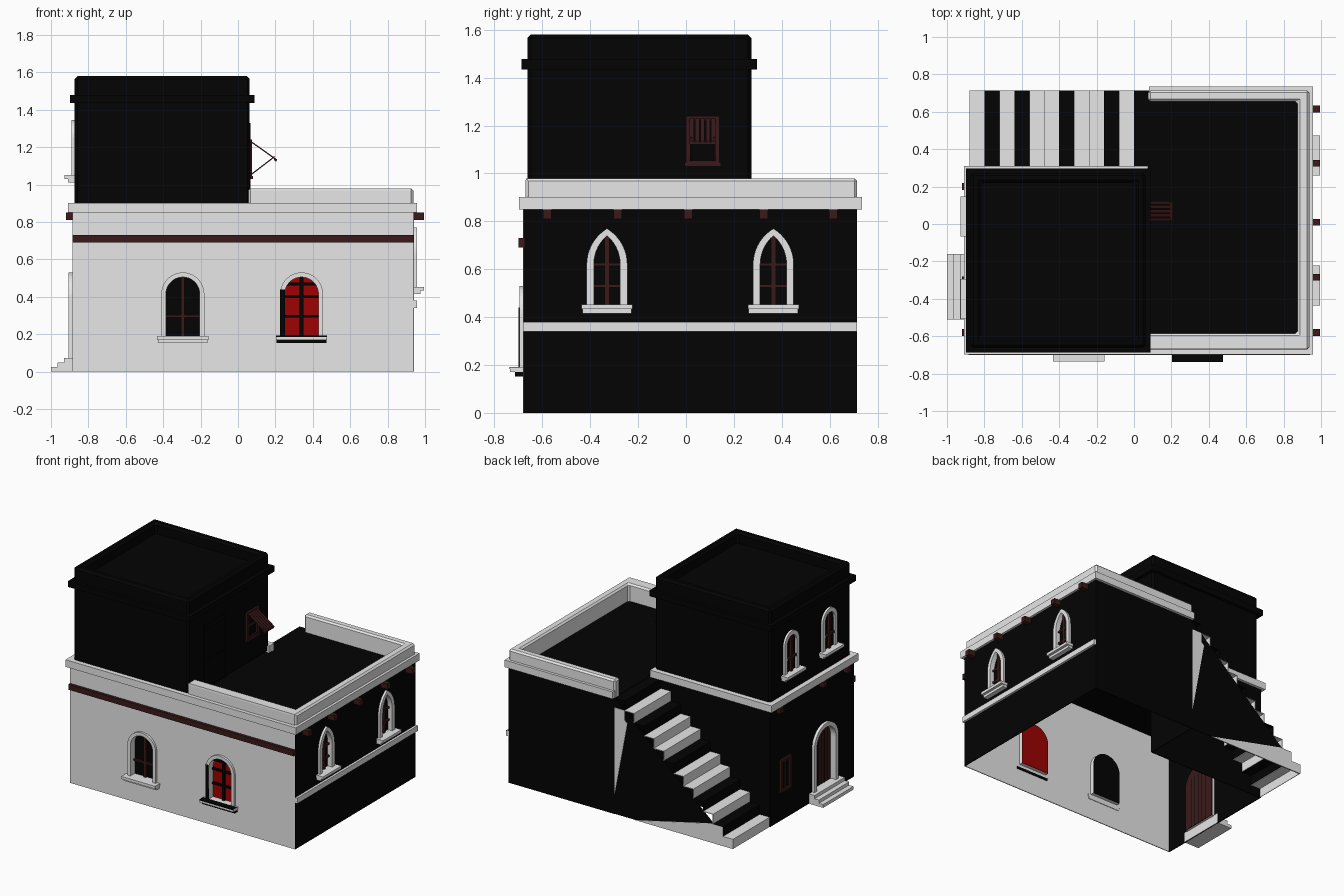
import bpy
import bmesh
import math
from mathutils import Matrix

if "Cube" in bpy.data.objects:
    bpy.data.objects.remove(bpy.data.objects["Cube"], do_unlink=True)


def material(name, r, g, b):
    m = bpy.data.materials.new(name)
    m.use_nodes = True
    m.diffuse_color = (r, g, b, 1)
    m.node_tree.nodes["Principled BSDF"].inputs["Base Color"].default_value = (r, g, b, 1)
    return m


WHITE = material("white_plaster", 0.8, 0.8, 0.8)
BLACK = material("black_plaster", 0.001, 0.001, 0.001)
BROWN = material("dark_wood", 0.042, 0.01, 0.01)
RED = material("red_glass", 0.34, 0.001, 0.001)

# Each wall has its own frame: u along the wall, v up, w outward
TURN = {"front": 0, "right": 90, "back": 180, "left": 270}


def frame(side):
    if side == "plan":
        return Matrix()
    return Matrix.Rotation(math.radians(TURN[side]), 4, "Z") @ Matrix.Rotation(math.pi / 2, 4, "X")


def panel(name, side, loops, w0, w1, mat, bevel=0):
    """Outline with optional holes, extruded from w0 to w1."""
    cu = bpy.data.curves.new(name, "CURVE")
    cu.dimensions, cu.fill_mode, cu.extrude = "2D", "BOTH", (w1 - w0) / 2
    for loop in loops:
        sp = cu.splines.new("POLY")
        sp.points.add(len(loop) - 1)
        for p, (u, v) in zip(sp.points, loop):
            p.co = (u, v, 0, 1)
        sp.use_cyclic_u = True
    tmp = bpy.data.objects.new(name + "_outline", cu)
    bpy.context.collection.objects.link(tmp)
    dg = bpy.context.evaluated_depsgraph_get()
    me = bpy.data.meshes.new_from_object(tmp.evaluated_get(dg))
    bpy.data.objects.remove(tmp, do_unlink=True)
    bpy.data.curves.remove(cu)
    bm = bmesh.new()
    bm.from_mesh(me)
    bmesh.ops.remove_doubles(bm, verts=bm.verts, dist=1e-5)
    bmesh.ops.recalc_face_normals(bm, faces=bm.faces)
    bm.transform(frame(side) @ Matrix.Translation((0, 0, (w0 + w1) / 2)))
    for f in bm.faces:
        f.smooth = False
    bm.to_mesh(me)
    bm.free()
    me.name = name
    me.materials.clear()
    me.materials.append(mat)
    ob = bpy.data.objects.new(name, me)
    bpy.context.collection.objects.link(ob)
    if bevel:
        mod = ob.modifiers.new("soft_edge", "BEVEL")
        mod.width, mod.segments = bevel, 1
        mod.limit_method, mod.angle_limit = "ANGLE", math.radians(40)


def rect(u0, u1, v0, v1):
    return [(u0, v0), (u1, v0), (u1, v1), (u0, v1)]


def slab(name, side, u0, u1, v0, v1, w0, w1, mat):
    panel(name, side, [rect(u0, u1, v0, v1)], w0, w1, mat)


def arch(u, v0, spring, half, rise, n=9):
    """Round arch when rise equals half, pointed when taller."""
    r = (rise * rise + half * half) / (2 * half)
    end = math.acos((r - half) / r)
    arc = [(half - r + r * math.cos(end * i / n), r * math.sin(end * i / n)) for i in range(n + 1)]
    right = [(u + a, spring + b) for a, b in arc]
    left = [(u - a, spring + b) for a, b in reversed(arc[:-1])]
    return [(u + half, v0)] + right + left + [(u - half, v0)]


def window(name, side, w, u, v0, spring, half, rise, bars, glass, wood, depth, border=0.03, base=WHITE):
    """Deep trim, glass behind it, glazing bars and a two-step sill; returns the wall opening."""
    outer = arch(u, v0, spring, half, rise)
    inner = arch(u, v0, spring, half - border, rise - border)
    panel(name + "_trim", side, [outer, inner], w - depth, w + 0.016, WHITE)
    panel(name + "_glass", side, [outer], w - depth - 0.004, w - depth, glass)
    f0, f1 = w - depth, w - depth + 0.014
    slab(name + "_upright", side, u - 0.01, u + 0.01, v0, spring + rise - border, f0, f1, wood)
    for v in bars:
        slab(name + "_bar", side, u - half + border, u + half - border, v - 0.007, v + 0.007, f0, f1, wood)
    slab(name + "_sill_top", side, u - half - 0.022, u + half + 0.022, v0 - 0.02, v0, w - 0.01, w + 0.055, WHITE)
    slab(name + "_sill_base", side, u - half - 0.018, u + half + 0.018, v0 - 0.038, v0 - 0.02,
         w - 0.01, w + 0.035, base)
    return outer


# Ground floor windows
front_holes = [
    window("front_window", "front", 0.68, -0.295, 0.19, 0.415, 0.115, 0.115, [0.295], BLACK, BROWN, 0.035, 0.025),
    window("red_window", "front", 0.68, 0.34, 0.19, 0.415, 0.115, 0.115, [0.295, 0.4, 0.468],
           RED, BLACK, 0.035, 0.025, BLACK)]
slab("red_window_sill_cap", "front", 0.203, 0.477, 0.184, 0.192, 0.695, 0.737, BLACK)
slab("red_window_dark_jamb", "front", 0.224, 0.25, 0.19, 0.44, 0.692, 0.699, BLACK)
right_holes = [
    window("right_window", "right", 0.94, y, 0.453, 0.62, 0.085, 0.15, [0.53, 0.62], BLACK, BROWN, 0.02)
    for y in (-0.33, 0.365)]

# Arched door with planks and doorstep
door = arch(0.335, 0.07, 0.39, 0.11, 0.11)
door_outer = arch(0.335, 0.07, 0.39, 0.14, 0.14)
panel("door_trim", "left", [door_outer, door], 0.86, 0.905, WHITE)
panel("door_leaf", "left", [door_outer], 0.855, 0.86, BROWN)
for i in range(-2, 3):
    slab("door_plank_gap", "left", 0.333 + i * 0.037, 0.337 + i * 0.037, 0.07, 0.45, 0.853, 0.862, BLACK)
for i, reach in enumerate((1.0, 0.965, 0.93)):
    slab("doorstep", "left", 0.16, 0.51, i * 0.024, (i + 1) * 0.024, 0.875, reach, WHITE)

# Small wooden window beside the door
slab("small_window_glass", "left", -0.16, -0.08, 0.23, 0.43, 0.88, 0.888, BLACK)
panel("small_window_frame", "left", [rect(-0.18, -0.06, 0.21, 0.45), rect(-0.16, -0.08, 0.23, 0.43)], 0.88, 0.9, BROWN)
slab("small_window_upright", "left", -0.126, -0.114, 0.23, 0.43, 0.88, 0.895, BROWN)

# Ground floor walls: a thin shell, open underneath
TOP = 0.85
panel("front_wall", "front", [rect(-0.884, 0.939, 0, TOP)] + front_holes, 0.674, 0.68, WHITE)
panel("right_wall", "right", [rect(-0.679, 0.715, 0, TOP)] + right_holes, 0.934, 0.94, BLACK)
panel("left_wall", "left", [rect(-0.29, 0.679, 0, TOP), door_outer], 0.879, 0.885, BLACK)
slab("back_wall", "back", -0.939, -0.08, 0, TOP, 0.708, 0.714, BLACK)
slab("stair_back_wall", "back", -0.08, 0.884, 0, TOP, 0.283, 0.289, BLACK)
slab("stair_end_wall", "left", -0.713, -0.285, 0, TOP, -0.086, -0.08, BLACK)
panel("terrace_floor", "plan", [[(-0.88, -0.67), (0.935, -0.67), (0.935, 0.71), (0.08, 0.71),
                                 (0.08, 0.285), (-0.88, 0.285)]], 0.845, 0.853, BLACK)

# Bands, cornice and terrace parapet
slab("front_wood_band", "front", -0.885, 0.94, 0.69, 0.73, 0.675, 0.7, BROWN)
slab("right_band", "right", -0.68, 0.715, 0.34, 0.38, 0.935, 0.957, WHITE)
panel("cornice", "plan", [[(0.08, 0.735), (0.957, 0.735), (0.957, -0.697), (-0.91, -0.697), (-0.91, 0.31),
                           (0.075, 0.31), (0.075, 0.25), (-0.86, 0.25), (-0.86, -0.64), (0.9, -0.64),
                           (0.9, 0.67), (0.08, 0.67)]], 0.85, 0.902, WHITE)
panel("parapet", "plan", [[(0.055, -0.67), (0.938, -0.67), (0.938, 0.715), (0.075, 0.715), (0.075, 0.655),
                           (0.875, 0.655), (0.875, -0.585), (0.055, -0.585)]], 0.84, 0.98, WHITE, 0.012)

# Beam ends
for y in (-0.58, -0.285, 0.01, 0.325, 0.615):
    slab("right_beam_end", "right", y - 0.018, y + 0.018, 0.81, 0.85, 0.935, 0.995, BROWN)
for y in (-0.58, -0.3, 0.2):
    slab("left_beam_end", "left", -y - 0.018, -y + 0.018, 0.81, 0.85, 0.88, 0.92, BROWN)

# Upper room
panel("upper_room_walls", "plan", [rect(-0.873, 0.062, -0.663, 0.273), rect(-0.82, 0.01, -0.61, 0.22)],
      0.853, 1.58, BLACK, 0.015)
slab("upper_room_roof", "plan", -0.83, 0.02, -0.62, 0.23, 1.48, 1.5, BLACK)
panel("upper_room_cornice", "plan", [rect(-0.897, 0.087, -0.687, 0.297), rect(-0.86, 0.05, -0.65, 0.26)],
      1.435, 1.478, BLACK)
for y in (0.04, -0.4):
    window("upper_window", "left", 0.873, -y, 1.05, 1.255, 0.085, 0.09, [1.15], BLACK, BROWN, -0.002)

# Terrace double door
panel("terrace_door_frame", "right", [rect(-0.485, -0.225, 0.86, 1.33), rect(-0.47, -0.24, 0.86, 1.315)],
      0.06, 0.067, BLACK)
for y in (-0.41, -0.3):
    for z in (0.88, 1.1):
        slab("terrace_door_panel", "right", y - 0.04, y + 0.04, z, z + 0.19, 0.06, 0.065, BLACK)

# Terrace window with propped slatted shutter
panel("terrace_window_frame", "right", [rect(0, 0.14, 1.035, 1.24), rect(0.02, 0.12, 1.055, 1.22)],
      0.055, 0.075, BROWN)
slab("terrace_window_sill", "right", -0.007, 0.147, 1.03, 1.045, 0.055, 0.08, BROWN)
slab("terrace_window_bar", "right", 0.02, 0.12, 1.125, 1.14, 0.055, 0.07, BROWN)


def sloped_bar(name, x0, z0, x1, z1, y0, y1):
    t = 0.008
    panel(name, "front", [[(x0, z0), (x1, z1), (x1, z1 + t), (x0, z0 + t)]], -y1, -y0, BROWN)


for i in range(5):
    y = 0.015 + i * 0.0225
    sloped_bar("shutter_slat", 0.07, 1.225, 0.208, 1.127, y, y + 0.018)
for y in (0.017, 0.115):
    sloped_bar("shutter_prop", 0.065, 1.045, 0.195, 1.145, y, y + 0.008)
sloped_bar("shutter_rail", 0.193, 1.13, 0.206, 1.121, 0.015, 0.123)

# Outside stairs: thin treads and risers, some dark, open underneath
STEPS, RUN, RISE = 12, 0.08, 0.85 / 12
for i in range(STEPS):
    x, z = -0.88 + i * RUN, i * RISE
    mat = BLACK if i in (1, 3, 6, 9, 11) else WHITE
    slab("stair_tread", "plan", x, x + RUN, 0.288, 0.714, z + RISE - 0.004, z + RISE, mat)
    slab("stair_riser", "left", -0.714, -0.288, z, z + RISE, -x - 0.004, -x, mat)

# Stair side: dark triangle with pale corners
panel("stair_side", "back", [[(-0.08, 0), (0.88, 0), (-0.08, 0.85)]], 0.706, 0.711, BLACK)
panel("stair_side_upper", "back", [[(-0.08, 0.78), (0, 0.78), (0, 0.71), (0.024, 0.69), (-0.08, 0.14)]],
      0.707, 0.714, WHITE)
panel("stair_side_lower", "back", [[(0.09, 0), (0.88, 0), (0.88, 0.07), (0.8, 0.07), (0.8, 0.14), (0.7, 0.14)]],
      0.707, 0.714, WHITE)
